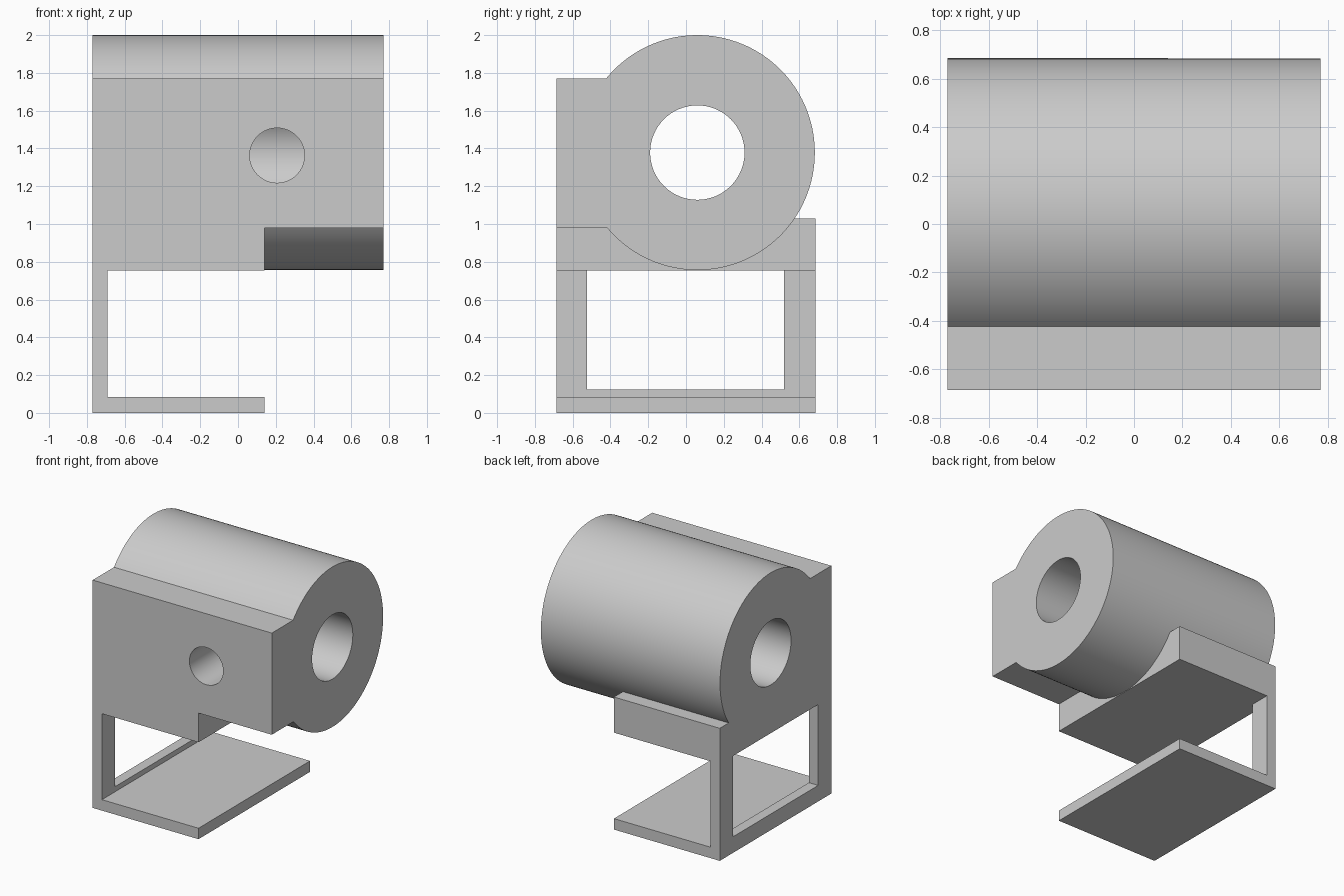
import bpy, bmesh, math
from mathutils import Matrix

default = bpy.data.objects.get("Cube")
if default:
    bpy.data.objects.remove(default, do_unlink=True)

grey = bpy.data.materials.new("plain grey")
grey.use_nodes = True
colour = (0.6, 0.6, 0.6, 1)
grey.diffuse_color = colour
grey.node_tree.nodes["Principled BSDF"].inputs["Base Color"].default_value = colour

HALF_X, HALF_Y = 0.77, 0.685          # overall half sizes
SHELF_X = 0.14                        # free end of the bracket arms
AXIS_Y, AXIS_Z = 0.06, 1.378          # barrel axis
BARREL_R, BORE_R, HOLE_R = 0.622, 0.25, 0.145


def add_object(name, bm):
    bmesh.ops.recalc_face_normals(bm, faces=bm.faces)
    mesh = bpy.data.meshes.new(name)
    bm.to_mesh(mesh)
    bm.free()
    mesh.materials.append(grey)
    obj = bpy.data.objects.new(name, mesh)
    bpy.context.collection.objects.link(obj)
    return obj


def extrude(name, points, vector):
    """Prism made from a closed outline swept along a vector."""
    bm = bmesh.new()
    face = bm.faces.new([bm.verts.new(p) for p in points])
    result = bmesh.ops.extrude_face_region(bm, geom=[face])
    moved = [g for g in result["geom"] if isinstance(g, bmesh.types.BMVert)]
    bmesh.ops.translate(bm, verts=moved, vec=vector)
    return add_object(name, bm)


def cylinder(name, radius, depth, centre, axis):
    bm = bmesh.new()
    turn = Matrix.Rotation(math.pi / 2, 4, axis)
    bmesh.ops.create_cone(bm, cap_ends=True, segments=64, radius1=radius,
                          radius2=radius, depth=depth,
                          matrix=Matrix.Translation(centre) @ turn)
    return add_object(name, bm)


def combine(target, tool, operation):
    """Apply a boolean and discard the tool."""
    tool.hide_render = True
    mod = target.modifiers.new(operation, "BOOLEAN")
    mod.operation, mod.solver, mod.object = operation, "EXACT", tool
    bpy.ops.object.select_all(action="DESELECT")
    bpy.context.view_layer.objects.active = target
    target.select_set(True)
    bpy.ops.object.modifier_apply(modifier=mod.name)
    bpy.data.objects.remove(tool, do_unlink=True)


# Barrel with its flat front pad, as one side profile
pad_top, pad_bottom = 1.77, 0.98
top_angle = math.pi - math.asin((pad_top - AXIS_Z) / BARREL_R)
low_angle = -math.pi + math.asin((AXIS_Z - pad_bottom) / BARREL_R)
steps = 96
outline = [(-HALF_X, -HALF_Y, pad_top), (-HALF_X, -HALF_Y, pad_bottom)]
for i in range(steps + 1):
    a = low_angle + (top_angle - low_angle) * i / steps
    outline.append((-HALF_X, AXIS_Y + BARREL_R * math.cos(a),
                    AXIS_Z + BARREL_R * math.sin(a)))
body = extrude("barrel_and_bracket", outline, (2 * HALF_X, 0, 0))

# C-shaped bracket: upper block, upright plate and bottom shelf
c_shape = [(-HALF_X, 0), (SHELF_X, 0), (SHELF_X, 0.085), (-0.69, 0.085),
           (-0.69, 0.753), (SHELF_X, 0.753), (SHELF_X, 1.03), (-HALF_X, 1.03)]
bracket = extrude("bracket", [(x, -HALF_Y, z) for x, z in c_shape],
                  (0, 2 * HALF_Y, 0))

# Window through the upright plate
window = [(-1, -0.523, 0.125), (-1, 0.52, 0.125),
          (-1, 0.52, 0.753), (-1, -0.523, 0.753)]
combine(bracket, extrude("window_cutter", window, (0.5, 0, 0)), "DIFFERENCE")
combine(body, bracket, "UNION")

# Long bore, and the round front hole that opens into it
combine(body, cylinder("bore_cutter", BORE_R, 2, (0, AXIS_Y, AXIS_Z), "Y"),
        "DIFFERENCE")
combine(body, cylinder("hole_cutter", HOLE_R, AXIS_Y + 1,
                       (0.207, (AXIS_Y - 1) / 2, 1.363), "X"), "DIFFERENCE")

# Smooth the round surfaces, keep the edges sharp
bpy.ops.object.shade_smooth_by_angle(angle=math.radians(30))
